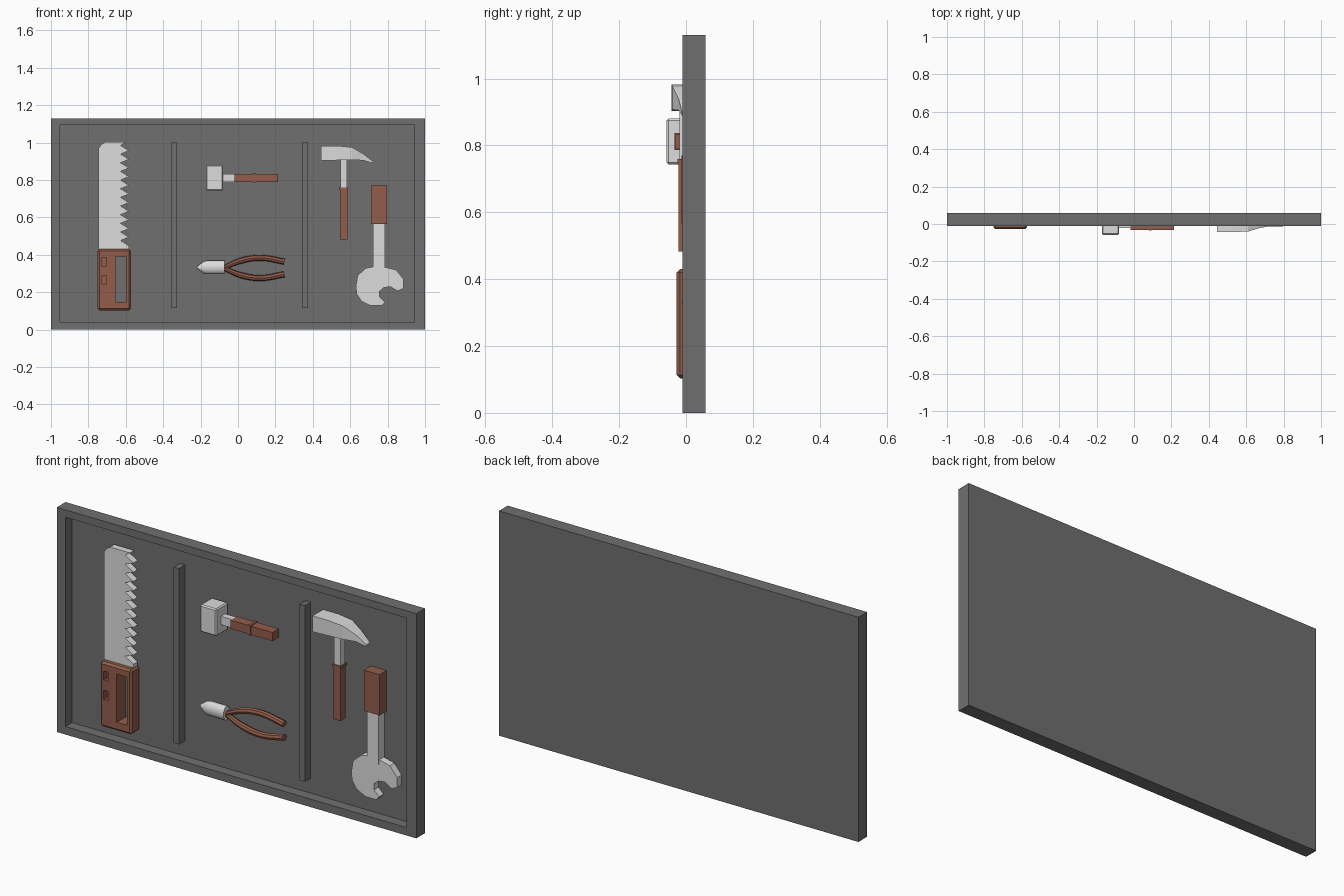
import bpy, bmesh, math
from mathutils import Vector

cube = bpy.data.objects.get("Cube")
if cube:
    bpy.data.objects.remove(cube, do_unlink=True)


def material(name, rgb):
    m = bpy.data.materials.new(name)
    m.use_nodes = True
    m.diffuse_color = (*rgb, 1)
    m.node_tree.nodes["Principled BSDF"].inputs["Base Color"].default_value = (*rgb, 1)
    return m


GREY = material("dark grey board", (0.16, 0.16, 0.16))
STEEL = material("light steel", (0.72, 0.72, 0.72))
WOOD = material("brown wood", (0.29, 0.11, 0.07))
FLOOR = 0.042  # depth of the tray floor


def loft(name, rings, mat):
    """Skin a list of equal rings of points and cap both ends."""
    bm = bmesh.new()
    loops = [[bm.verts.new(p) for p in ring] for ring in rings]
    n = len(loops[0])
    for a, b in zip(loops, loops[1:]):
        for i in range(n):
            j = (i + 1) % n
            bm.faces.new((a[i], a[j], b[j], b[i]))
    bm.faces.new(loops[0])
    bm.faces.new(loops[-1])
    bmesh.ops.recalc_face_normals(bm, faces=bm.faces)
    me = bpy.data.meshes.new(name)
    bm.to_mesh(me)
    bm.free()
    me.materials.append(mat)
    ob = bpy.data.objects.new(name, me)
    bpy.context.collection.objects.link(ob)
    return ob


def prism(name, outline, y0, y1, mat):
    return loft(name, [[(x, y, z) for x, z in outline] for y in (y0, y1)], mat)


def box(name, x0, x1, y0, y1, z0, z1, mat):
    return prism(name, [(x0, z0), (x1, z0), (x1, z1), (x0, z1)], y0, y1, mat)


def apply(ob, mod):
    bpy.context.view_layer.objects.active = ob
    bpy.ops.object.modifier_apply(modifier=mod.name)


def cut(ob, *bounds):
    cutter = box("cutter", *bounds, ob.data.materials[0])
    cutter.hide_render = True
    mod = ob.modifiers.new("cut", "BOOLEAN")
    mod.operation, mod.solver, mod.object = "DIFFERENCE", "EXACT", cutter
    apply(ob, mod)
    bpy.data.objects.remove(cutter, do_unlink=True)


def bevel(ob, width):
    mod = ob.modifiers.new("bevel", "BEVEL")
    mod.width, mod.segments = width, 1
    apply(ob, mod)


def smooth(ob):
    bpy.ops.object.select_all(action="DESELECT")
    ob.select_set(True)
    bpy.context.view_layer.objects.active = ob
    bpy.ops.object.shade_smooth_by_angle(angle=math.radians(40))


# Tray with a recessed front and two dividers
board = box("board", -1, 1, -0.011, 0.058, 0, 1.13, GREY)
cut(board, -0.953, 0.945, -0.1, FLOOR, 0.04, 1.093, )
for side, x in (("right", -0.34), ("left", 0.36)):
    box(side + "_divider", x - 0.015, x + 0.015, -0.004, FLOOR, 0.115, 1.0, GREY)

# Saw: toothed blade and a handle with a grip slot and two pockets
teeth, top, bottom = 12, 0.985, 0.43
pitch = (top - bottom) / teeth
blade = [(-0.745, 0.42), (-0.745, 0.97), (-0.732, 0.99), (-0.71, 1.003), (-0.6, 1.003)]
for i in range(teeth):
    z = top - i * pitch
    blade += [(-0.628, z), (-0.582, z - 0.6 * pitch)]
blade.append((-0.582, 0.42))
prism("saw_blade", blade, 0.0, 0.034, STEEL)
grip = box("saw_handle", -0.75, -0.573, -0.028, FLOOR, 0.103, 0.43, WOOD)
bevel(grip, 0.01)
cut(grip, -0.655, -0.598, -0.1, 0.1, 0.148, 0.39)
for z in (0.267, 0.363):
    cut(grip, -0.728, -0.703, -0.1, 0.0, z - 0.023, z + 0.023)

# Mallet: block head, steel neck, wooden handle with a ring
head = box("mallet_head", -0.172, -0.08, -0.058, 0.037, 0.743, 0.88, STEEL)
bevel(head, 0.006)
box("mallet_neck", -0.09, -0.01, -0.022, 0.012, 0.79, 0.832, STEEL)
box("mallet_handle", -0.018, 0.215, -0.032, 0.018, 0.79, 0.833, WOOD)
box("mallet_ring", 0.08, 0.094, -0.035, 0.021, 0.786, 0.837, WOOD)

# Claw hammer: head tapering to the claw, neck, handle with collar
sections = [(0.445, 0.903, 0.983, -0.043, 0.04), (0.53, 0.906, 0.983, -0.043, 0.04),
            (0.61, 0.908, 0.975, -0.04, 0.037), (0.67, 0.905, 0.94, -0.022, 0.028),
            (0.722, 0.89, 0.9, -0.012, 0.018)]
loft("hammer_head", [[(x, f, a), (x, b, a), (x, b, c), (x, f, c)]
                     for x, a, c, f, b in sections], STEEL)
box("hammer_neck", 0.547, 0.583, -0.019, 0.016, 0.755, 0.91, STEEL)
box("hammer_handle", 0.545, 0.585, -0.022, 0.02, 0.483, 0.757, WOOD)
box("hammer_collar", 0.541, 0.589, -0.026, 0.024, 0.748, 0.759, WOOD)

# Wrench: handle, shaft and open jaw
box("wrench_handle", 0.71, 0.797, -0.014, FLOOR, 0.565, 0.77, WOOD)
box("wrench_shaft", 0.722, 0.785, -0.005, FLOOR, 0.31, 0.57, STEEL)
jaw = [(0.63, 0.23), (0.64, 0.29), (0.685, 0.33), (0.73, 0.337), (0.795, 0.332),
       (0.845, 0.32), (0.885, 0.27), (0.885, 0.22), (0.853, 0.207), (0.815, 0.23),
       (0.78, 0.225), (0.757, 0.205), (0.757, 0.175), (0.785, 0.147), (0.768, 0.128),
       (0.71, 0.128), (0.66, 0.152), (0.635, 0.19)]
prism("wrench_jaw", jaw, 0.0, 0.036, STEEL)

# Pliers: rounded pointed jaws and two curved handles
angles = [math.tau * i / 20 for i in range(20)]
rings = [[(x, 0.014 + 0.026 * s * math.cos(a), 0.333 + 0.036 * s * math.sin(a)) for a in angles]
         for x, s in ((-0.22, 0.12), (-0.182, 0.9), (-0.165, 1), (-0.073, 1))]
smooth(loft("pliers_jaws", rings, STEEL))
for side, sign in (("upper", 1), ("lower", -1)):
    cu = bpy.data.curves.new("pliers_grip", "CURVE")
    cu.dimensions = "3D"
    cu.bevel_depth, cu.bevel_resolution, cu.resolution_u = 0.016, 2, 6
    cu.use_fill_caps = True
    sp = cu.splines.new("BEZIER")
    path = [(-0.08, 0.0), (0.02, 0.04), (0.12, 0.054), (0.248, 0.034)]
    sp.bezier_points.add(len(path) - 1)
    for bp, (x, dz) in zip(sp.bezier_points, path):
        bp.co = Vector((x, 0.014, 0.33 + sign * dz))
        bp.handle_left_type = bp.handle_right_type = "AUTO"
    sp.bezier_points[0].radius = 0.7
    ob = bpy.data.objects.new(side + "_pliers_handle", cu)
    bpy.context.collection.objects.link(ob)
    cu.materials.append(WOOD)
    bpy.ops.object.select_all(action="DESELECT")
    ob.select_set(True)
    bpy.context.view_layer.objects.active = ob
    bpy.ops.object.convert(target="MESH")
    smooth(bpy.context.view_layer.objects.active)
